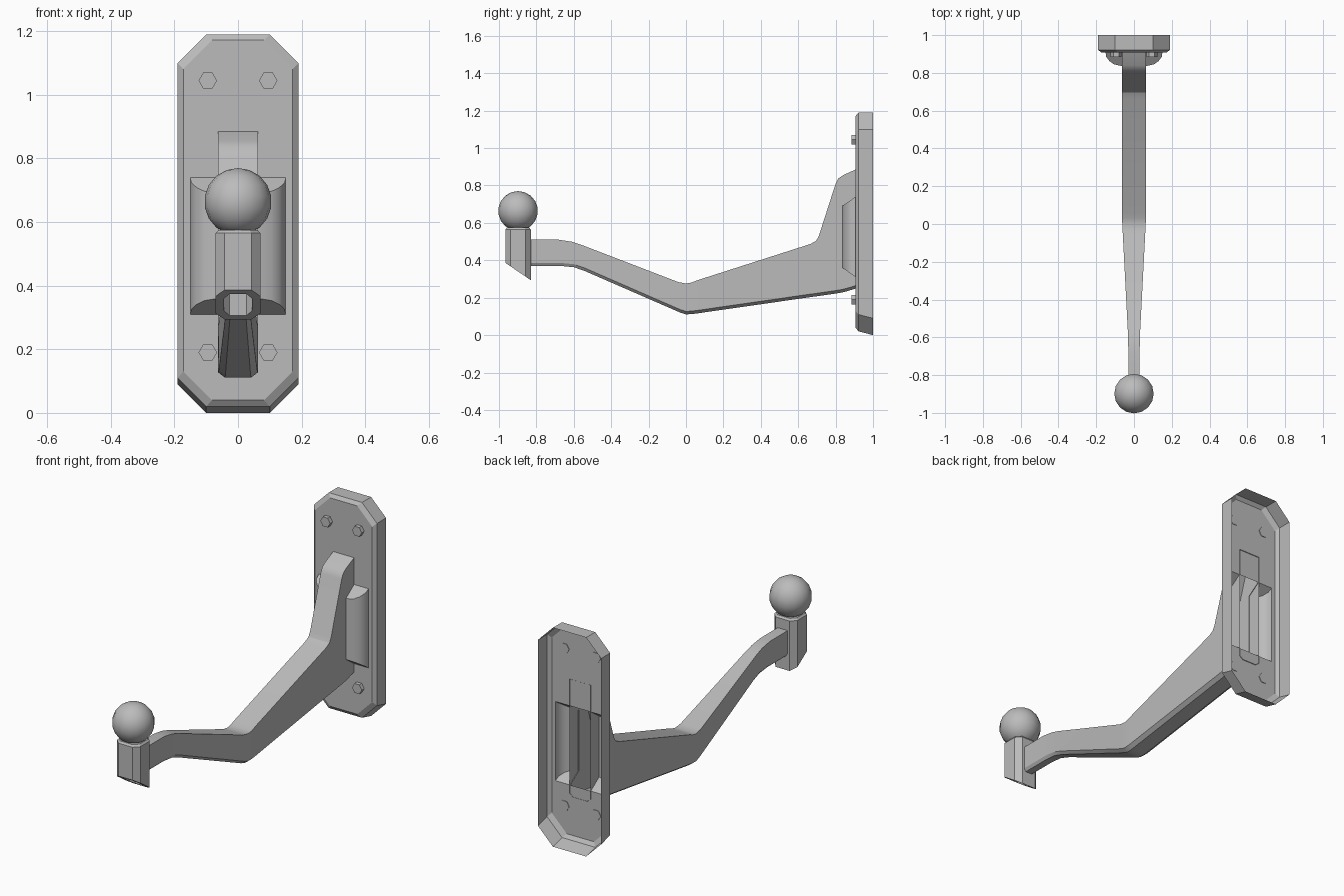
import bpy, bmesh, math
from mathutils import Matrix

if "Cube" in bpy.data.objects:
    bpy.data.objects.remove(bpy.data.objects["Cube"])

grey = bpy.data.materials.new("plain_grey")
grey.use_nodes = True
GREY = (0.5, 0.5, 0.5, 1)
grey.diffuse_color = GREY
grey.node_tree.nodes["Principled BSDF"].inputs["Base Color"].default_value = GREY


def finish(name, bm, smooth=None):
    me = bpy.data.meshes.new(name)
    bmesh.ops.recalc_face_normals(bm, faces=bm.faces)
    bm.to_mesh(me)
    bm.free()
    me.materials.append(grey)
    ob = bpy.data.objects.new(name, me)
    bpy.context.collection.objects.link(ob)
    if smooth:
        bpy.ops.object.select_all(action='DESELECT')
        ob.select_set(True)
        bpy.context.view_layer.objects.active = ob
        bpy.ops.object.shade_smooth_by_angle(angle=math.radians(smooth))
    return ob


def loft(bm, rings):
    """Join closed rings of points with quads; return the rings of vertices."""
    vs = [[bm.verts.new(p) for p in r] for r in rings]
    for a, b in zip(vs, vs[1:]):
        n = len(a)
        for i in range(n):
            j = (i + 1) % n
            bm.faces.new((a[i], a[j], b[j], b[i]))
    return vs


def octagon(x0, x1, z0, z1, c):
    """Rectangle with cut corners, starting on the lower edge."""
    return [(x0 + c, z0), (x1 - c, z0), (x1, z0 + c), (x1, z1 - c),
            (x1 - c, z1), (x0 + c, z1), (x0, z1 - c), (x0, z0 + c)]


# Wall plate: open-backed shell with a window behind the side housings
bm = bmesh.new()
FACE = 0.907
layers = [(1.0, 0.19, 0.0, 1.19), (0.922, 0.19, 0.02, 1.19), (FACE, 0.172, 0.04, 1.172)]
rings = [[(x, y, z) for x, z in octagon(-w, w, lo, hi, 0.09)] for y, w, lo, hi in layers]
o = loft(bm, rings)[-1]
win = [bm.verts.new((x, FACE, z)) for x, z in
       [(-0.15, 0.31), (0.15, 0.31), (0.15, 0.74), (-0.15, 0.74)]]
for k in range(4):
    a, b, c = o[2 * k], o[2 * k + 1], o[(2 * k + 2) % 8]
    bm.faces.new((a, b, win[(k + 1) % 4], win[k]))
    bm.faces.new((b, c, win[(k + 1) % 4]))
finish("wall_plate", bm)

# Curved housings on both sides of the arm, with sloping ends
curve = [(0.15, 0), (0.147, 0.022), (0.13, 0.045), (0.105, 0.062), (0.06, 0.072)]
for side, label in ((1, "left"), (-1, "right")):
    bm = bmesh.new()
    low = [bm.verts.new((side * x, FACE - d, 0.31 + 0.7 * d)) for x, d in curve]
    top = [bm.verts.new((side * x, FACE - d, 0.74 - 0.7 * d)) for x, d in curve]
    for i in range(len(curve) - 1):
        bm.faces.new((low[i], low[i + 1], top[i + 1], top[i]))
    for row, z in ((low, 0.31), (top, 0.74)):
        bm.faces.new(row + [bm.verts.new((side * 0.06, FACE, z))])
    finish(label + "_housing", bm, 40)

# Arm: top y, top z, bottom y, bottom z, half width
stations = [
    (0.91, 0.887, 0.91, 0.25, 0.063), (0.84, 0.855, 0.86, 0.234, 0.063),
    (0.815, 0.838, 0.83, 0.227, 0.063), (0.80, 0.81, 0.80, 0.222, 0.063),
    (0.71, 0.53, 0.71, 0.209, 0.063), (0.695, 0.503, 0.695, 0.207, 0.063),
    (0.665, 0.487, 0.665, 0.203, 0.063), (0.06, 0.293, 0.06, 0.116, 0.063),
    (0.03, 0.281, 0.03, 0.112, 0.063), (0.0, 0.276, 0.0, 0.111, 0.062),
    (-0.04, 0.283, -0.03, 0.12, 0.06), (-0.56, 0.483, -0.54, 0.342, 0.033),
    (-0.61, 0.499, -0.60, 0.363, 0.031), (-0.68, 0.51, -0.67, 0.37, 0.03),
    (-0.84, 0.51, -0.84, 0.37, 0.03)]
bm = bmesh.new()
rings = []
for yt, zt, yb, zb, w in stations:
    rings.append([(-w, yt, zt), (w, yt, zt), (w, yb, zb + 0.016), (0.66 * w, yb, zb),
                  (-0.66 * w, yb, zb), (-w, yb, zb + 0.016)])
bm.faces.new(loft(bm, rings)[-1])
finish("arm", bm, 30)

# Ball post: hollow octagonal socket cut at a slant underneath
BALL_Y = -0.898
outer = octagon(-0.07, 0.07, BALL_Y - 0.068, BALL_Y + 0.068, 0.028)
inner = [(x * 0.62, BALL_Y + (y - BALL_Y) * 0.74) for x, y in outer]
neck = [(x * 0.88, BALL_Y + (y - BALL_Y) * 0.88) for x, y in outer]


def slant(y):
    return 0.34 - 0.68 * (y - BALL_Y)


bm = bmesh.new()
v = loft(bm, [[(x, y, 0.54) for x, y in inner], [(x, y, slant(y)) for x, y in inner],
              [(x, y, slant(y)) for x, y in outer], [(x, y, 0.565) for x, y in outer],
              [(x, y, 0.575) for x, y in neck]])
bm.faces.new(v[0])
bm.faces.new(v[-1])
finish("ball_post", bm)

# Ball
bm = bmesh.new()
bmesh.ops.create_uvsphere(bm, u_segments=16, v_segments=9, radius=0.106,
                          matrix=Matrix.Translation((0, BALL_Y, 0.664)))
finish("ball", bm, 45)

# Hexagonal bolts in the plate
for x, label in ((-0.095, "right"), (0.095, "left")):
    for z, level in ((0.19, "lower"), (1.045, "upper")):
        bm = bmesh.new()
        place = Matrix.Translation((x, 0.8975, z)) @ Matrix.Rotation(math.pi / 2, 4, 'X') \
            @ Matrix.Rotation(math.pi / 6, 4, 'Z')
        bmesh.ops.create_cone(bm, cap_ends=True, segments=6, radius1=0.029, radius2=0.029,
                              depth=0.025, matrix=place)
        if max(abs(q.co.x - x) for q in bm.verts) < 0.028:
            bmesh.ops.rotate(bm, verts=bm.verts, cent=(x, 0, z),
                             matrix=Matrix.Rotation(math.pi / 6, 3, 'Y'))
        finish(level + "_" + label + "_bolt", bm)
